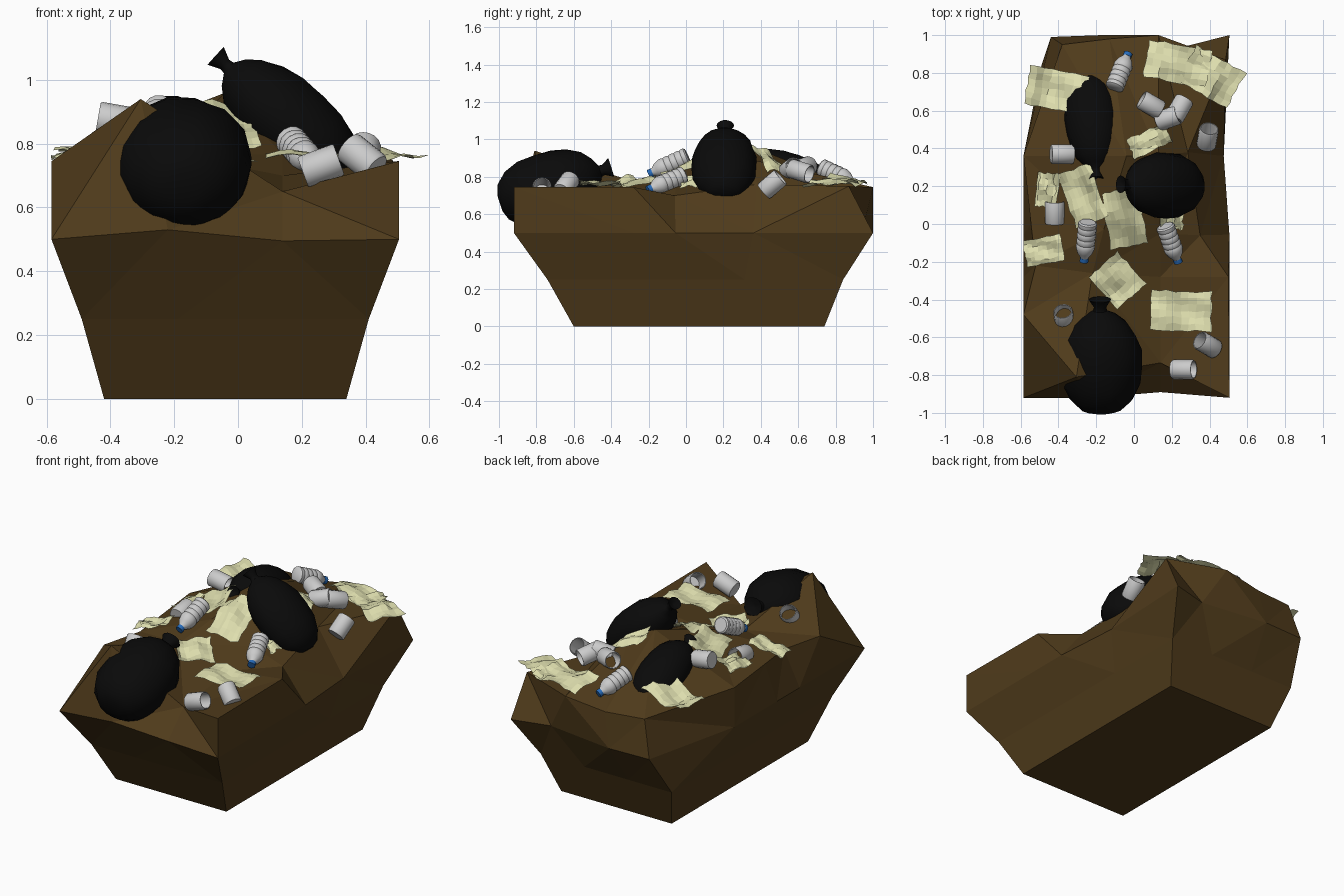
import bpy, bmesh, math, random
from mathutils import Vector, Matrix
from mathutils.bvhtree import BVHTree

if "Cube" in bpy.data.objects:
    bpy.data.objects.remove(bpy.data.objects["Cube"])

random.seed(4)

def material(name, rgb):
    m = bpy.data.materials.new(name)
    m.diffuse_color = (*rgb, 1)
    m.use_nodes = True
    m.node_tree.nodes["Principled BSDF"].inputs["Base Color"].default_value = m.diffuse_color
    return m

BROWN = material("soil", (0.08, 0.044, 0.011))
BLACK = material("black_plastic", (0.003, 0.003, 0.003))
PAPER = material("paper", (0.74, 0.74, 0.43))
BLUE = material("blue_cap", (0.02, 0.15, 0.5))

def finish(name, bm, mat=None, smooth=None):
    me = bpy.data.meshes.new(name)
    bm.to_mesh(me)
    bm.free()
    ob = bpy.data.objects.new(name, me)
    bpy.context.collection.objects.link(ob)
    if mat:
        me.materials.append(mat)
    if smooth:
        bpy.ops.object.select_all(action='DESELECT')
        ob.select_set(True)
        bpy.context.view_layer.objects.active = ob
        bpy.ops.object.shade_smooth_by_angle(angle=math.radians(smooth))
    return ob

# Soil heap: three flaring rings under an uneven top grid, 4 columns by 5 rows
def border():
    return ([(i, 0) for i in range(3)] + [(3, j) for j in range(4)] +
            [(i, 4) for i in range(3, 0, -1)] + [(0, j) for j in range(4, 0, -1)])

rows_at = [0, .333, .45, .667, 1]
levels = [(0, -.42, .34, -.60, .74), (.25, -.49, .41, -.74, .84), (.5, -.585, .505, -.92, 1.0)]
moved = {(0, 4): (-.44, .99, .5), (1, 4): (-.17, 1.0, .5), (2, 4): (.27, .94, .5),
         (1, 0): (-.22, -.92, .53), (2, 0): (.14, -.89, .495), (3, 3): (.475, .36, .5)}
top = [[(-.585, -.48, .745), (-.305, -.81, .94), (.14, -.735, .65), (.505, -.92, .745)],
       [(-.52, -.22, .745), (-.22, -.26, .77), (.14, -.28, .70), (.50, -.28, .745)],
       [(-.545, .0, .745), (-.16, -.03, .845), (.14, -.05, .765), (.35, -.06, .70)],
       [(-.585, .36, .745), (-.04, .36, .96), (.13, .36, .89), (.285, .38, .76)],
       [(-.38, .95, .72), (-.13, .98, .71), (.13, 1.0, .745), (.485, .87, .75)]]
bm = bmesh.new()
rings = []
for z, x0, x1, y0, y1 in levels:
    ring = []
    for i, j in border():
        p = (x0 + (x1 - x0) * i / 3, y0 + (y1 - y0) * rows_at[j], z)
        if z == .5:
            p = moved.get((i, j), p)
        ring.append(bm.verts.new(p))
    rings.append(ring)
grid = [[bm.verts.new(p) for p in row] for row in top]
rings.append([grid[j][i] for i, j in border()])
bm.faces.new(rings[0][::-1])
for a, b in zip(rings, rings[1:]):
    for k in range(14):
        n = (k + 1) % 14
        bm.faces.new((a[k], a[n], b[n], b[k]))
for j in range(4):
    for i in range(3):
        bm.faces.new((grid[j][i], grid[j][i + 1], grid[j + 1][i + 1], grid[j + 1][i]))
bmesh.ops.triangulate(bm, faces=bm.faces[:])
bmesh.ops.recalc_face_normals(bm, faces=bm.faces[:])
tree = BVHTree.FromBMesh(bm)
finish("soil_heap", bm, BROWN)

def ground(x, y):
    hit = tree.ray_cast(Vector((x, y, 3)), Vector((0, 0, -1)))[0]
    return max(hit.z, .72) if hit else .745

# Turned solid running from point a to point b; profile is (fraction along, radius)
def lathe(name, a, b, profile, sides, wide=1, tall=1, rough=0, mat=None, smooth=40):
    a, b = Vector(a), Vector(b)
    axis = b - a
    turn = axis.to_track_quat('Z', 'Y').to_matrix()
    bm = bmesh.new()
    rows = []
    for t, r in profile:
        row = []
        for k in range(sides):
            ang = math.tau * k / sides
            s = r * (1 + random.uniform(-rough, rough))
            row.append(bm.verts.new(a + turn @ Vector((s * wide * math.cos(ang),
                                                      s * tall * math.sin(ang), t * axis.length))))
        rows.append(row)
    for p, q in zip(rows, rows[1:]):
        for k in range(sides):
            n = (k + 1) % sides
            bm.faces.new((p[k], p[n], q[n], q[k]))
    bm.faces.new(rows[0][::-1])
    bm.faces.new(rows[-1])
    return finish(name, bm, mat, smooth)

# Refuse bags with tied, flaring necks
bag = [(0, .25), (.03, .52), (.12, .80), (.25, .97), (.40, 1.02), (.55, 1), (.68, .88),
       (.79, .68), (.86, .42), (.90, .17), (.93, .15), (1, .28), (.97, .05)]
lathe("front_bag", (-.17, -.995, .66), (-.18, -.40, .85), bag, 14, .212, .19, .025, BLACK, 50)
lathe("middle_bag", (.34, .2, .70), (-.07, .21, 1.075), bag, 14, .17, .135, .025, BLACK, 50)
lathe("back_bag", (-.24, .78, .72), (-.2, .24, .90), bag, 14, .14, .13, .025, BLACK, 50)

# Open cans: centre, heading and pitch in degrees
can = [(0, .048), (.06, .052), (.94, .052), (1, .049), (1, .045), (.15, .045)]
cans = [(.26, -.77, .73, 0, 20), (.39, -.64, .755, 150, 35), (-.38, .37, .87, 0, -10),
        (-.42, .06, .79, 90, 10), (-.37, -.5, .80, 100, 50), (.39, .46, .76, 80, 40),
        (.09, .63, .85, 150, 10), (.18, .56, .84, 20, 15), (.24, .61, .83, 60, -15)]
for n, (x, y, z, head, pitch) in enumerate(cans):
    h, p = math.radians(head), math.radians(pitch)
    half = Vector((math.cos(h) * math.cos(p), math.sin(h) * math.cos(p), math.sin(p))) * .06
    c = Vector((x, y, z))
    lathe(f"can_{n + 1}", c - half, c + half, can, 16)

# Ribbed bottles with blue caps
bottle = [(0, .042), (.03, .05)]
for k in range(4):
    bottle += [(.10 + k * .14, .05), (.13 + k * .14, .047), (.16 + k * .14, .05)]
bottle += [(.66, .05), (.78, .04), (.88, .022), (.92, .02)]
cap = [(.90, .023), (1, .023)]
bottles = [((-.105, .72, .85), (-.03, .905, .765)), ((-.245, .01, .91), (-.265, -.2, .815)),
           ((.165, -.01, .81), (.235, -.205, .73))]
for n, (a, b) in enumerate(bottles):
    lathe(f"bottle_{n + 1}", a, b, bottle, 14)
    lathe(f"bottle_cap_{n + 1}", a, b, cap, 12, mat=BLUE)

# Crumpled paper sheets draped on the heap: centre, width, depth, turn, lift
sheets = [(-.41, .71, .32, .21, -10, .03), (.23, .85, .34, .2, -10, .03), (.41, .78, .30, .21, -30, .025),
          (.08, .44, .22, .11, 25, .02), (-.46, .18, .12, .18, -5, .03), (-.27, .15, .18, .3, 20, .025),
          (-.05, .03, .2, .3, 10, .03), (.2, .03, .12, .12, 0, .02), (-.48, -.14, .2, .14, 10, .025),
          (-.09, -.3, .21, .23, 42, .025), (.25, -.46, .32, .21, -2, .03)]
for n, (x, y, w, d, turn, lift) in enumerate(sheets):
    bm = bmesh.new()
    bmesh.ops.create_grid(bm, x_segments=8, y_segments=6, size=.5)
    rot = Matrix.Rotation(math.radians(turn), 3, 'Z')
    ph = random.uniform(0, 6)
    for v in bm.verts:
        u, t = v.co.x, v.co.y
        p = rot @ Vector((u * w + random.uniform(-.006, .006), t * d + random.uniform(-.006, .006), 0))
        p += Vector((x, y, 0))
        p.z = max(ground(p.x, p.y), .735) + lift + .01 * math.sin(9 * u + ph) + .008 * math.sin(8 * t + 4 * u + ph)
        v.co = p
    finish(f"paper_{n + 1}", bm, PAPER)
